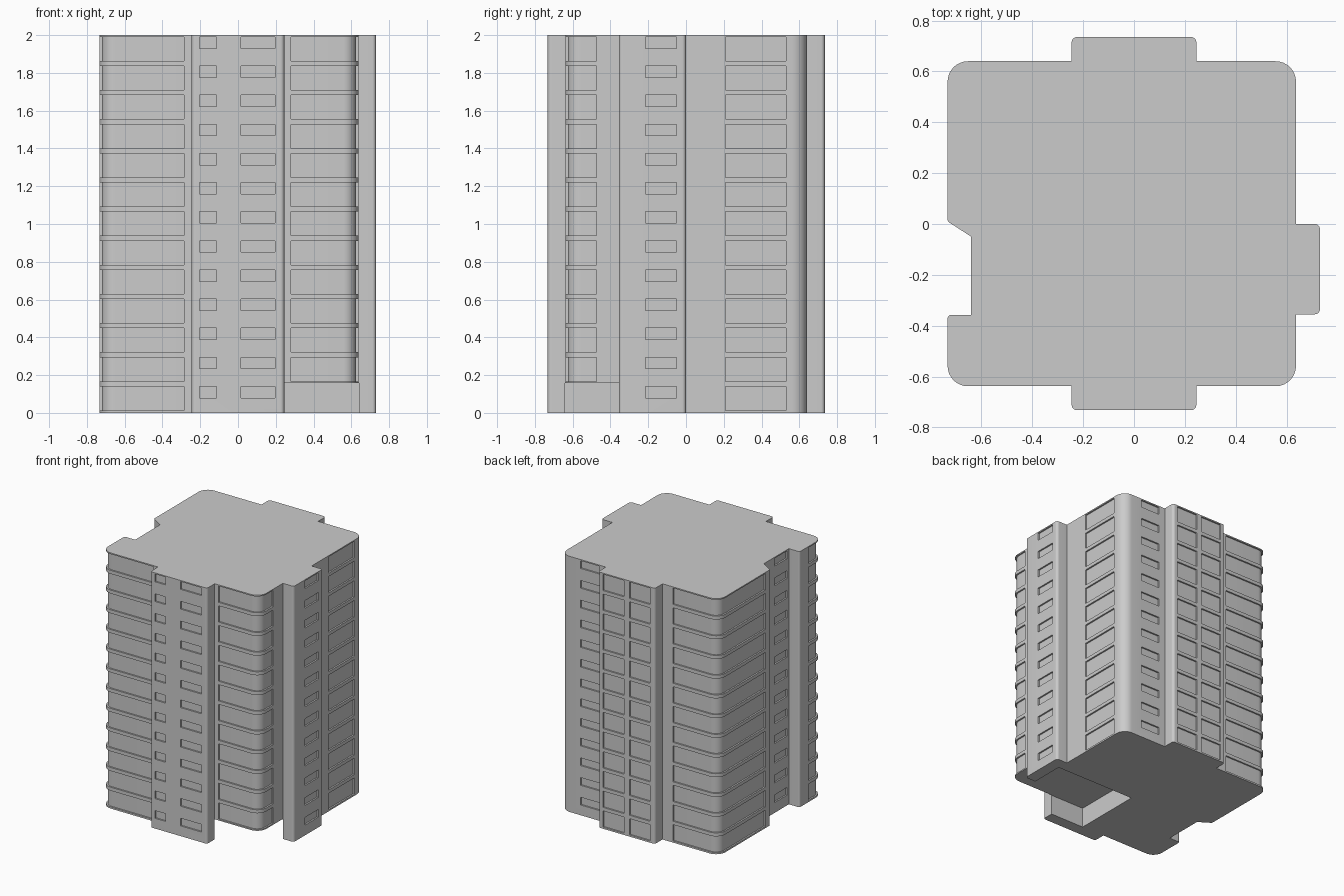
import bpy, bmesh
from math import sin, cos, pi
from mathutils import Vector

if "Cube" in bpy.data.objects:
    bpy.data.objects.remove(bpy.data.objects["Cube"])

FLOORS, PITCH, DEPTH, OUT = 13, 0.1542, 0.012, 0.02
TALL, SMALL = (0.013, 0.14), (0.08, 0.14)
L, R, F, B, RAD = -0.733, 0.637, -0.638, 0.64, 0.08   # main block sides, corner radius


def fillet(corners, seg=6):
    """Round each (x, y, radius) corner of a closed outline."""
    out = []
    n = len(corners)
    for i, (x, y, r) in enumerate(corners):
        p = Vector((x, y))
        if r == 0:
            out.append(p)
            continue
        a = (Vector(corners[i - 1][:2]) - p).normalized()
        b = (Vector(corners[(i + 1) % n][:2]) - p).normalized()
        half = a.angle(b) / 2
        c = p + (a + b).normalized() * (r / sin(half))
        t = r * cos(half) / sin(half)
        va, vb = p + a * t - c, p + b * t - c
        ang = va.angle(vb)
        k = max(2, round(seg * ang / (pi / 2)))
        for j in range(k + 1):
            s = j / k
            out.append(c + (va * sin((1 - s) * ang) + vb * sin(s * ang)) / sin(ang))
    return out


def prism(bm, outline, z0, z1):
    lo = [bm.verts.new((p[0], p[1], z0)) for p in outline]
    hi = [bm.verts.new((p[0], p[1], z1)) for p in outline]
    n = len(lo)
    bm.faces.new(lo)
    bm.faces.new(hi)
    for i in range(n):
        bm.faces.new((lo[i], lo[(i + 1) % n], hi[(i + 1) % n], hi[i]))


def finish(bm, name):
    bmesh.ops.recalc_face_normals(bm, faces=bm.faces)
    me = bpy.data.meshes.new(name)
    bm.to_mesh(me)
    bm.free()
    ob = bpy.data.objects.new(name, me)
    bpy.context.collection.objects.link(ob)
    return ob


def rect(x0, x1, y0, y1):
    return [(x0, y0), (x1, y0), (x1, y1), (x0, y1)]


def on_y(y, side, x0, x1):
    """Window pocket in a wall facing +y or -y."""
    return rect(x0, x1, y - side * DEPTH, y + side * OUT)


def on_x(x, side, y0, y1):
    """Window pocket in a wall facing +x or -x."""
    return rect(x - side * DEPTH, x + side * OUT, y0, y1)


def wrap(x, y, sx, sy, ax, ay):
    """Window pocket running round a rounded corner."""
    r = RAD - DEPTH
    cx, cy = x - sx * RAD, y - sy * RAD
    arc = [(cx + sx * r * sin(t * pi / 16), cy + sy * r * cos(t * pi / 16)) for t in range(9)]
    return ([(ax, y - sy * DEPTH)] + arc + [(x - sx * DEPTH, ay), (x + sx * OUT, ay),
            (x + sx * OUT, y + sy * OUT), (ax, y + sy * OUT)])


# Tower block from its plan outline
plan = [(L, F, RAD), (-0.245, F, 0), (-0.245, -0.732, 0.02), (0.245, -0.732, 0.02),
        (0.245, F, 0), (R, F, RAD), (R, -0.355, 0), (0.731, -0.355, 0.02), (0.731, 0, 0.02),
        (R, 0, 0), (R, B, RAD), (0.245, B, 0), (0.245, 0.735, 0.02), (-0.245, 0.735, 0.02),
        (-0.245, B, 0), (L, B, RAD), (L, 0.01, 0.012), (-0.64, -0.05, 0),
        (-0.64, -0.357, 0), (L, -0.357, 0.015)]
bm = bmesh.new()
prism(bm, fillet(plan, 8), 0, 2)
tower = finish(bm, "apartment_tower")

# Window pockets: (outline, height range, first floor)
windows = [
    (wrap(L, F, -1, -1, -0.285, -0.465), TALL, 0),
    (wrap(R, F, 1, -1, 0.28, -0.475), TALL, 1),
    (wrap(L, B, -1, 1, -0.335, 0.065), TALL, 0),
    (on_x(R, 1, 0.21, 0.53), TALL, 0),
    (on_y(0.735, 1, 0.02, 0.205), TALL, 0),
    (on_y(0.735, 1, -0.205, -0.025), TALL, 0),
    (on_y(-0.732, -1, -0.205, -0.115), SMALL, 0),
    (on_y(-0.732, -1, 0.015, 0.195), SMALL, 0),
    (on_x(0.731, 1, -0.215, -0.05), SMALL, 0),
    (on_x(-0.64, -1, -0.335, -0.18), SMALL, 0),
    (on_y(B, 1, 0.30, 0.465), SMALL, 0),
]
bm = bmesh.new()
for outline, (z0, z1), first in windows:
    for k in range(first, FLOORS):
        prism(bm, outline, z0 + k * PITCH, z1 + k * PITCH)
# Open entrance under the front right corner
prism(bm, rect(-0.05, 0.64, -0.641, -0.09), -0.1, 0.157)
cutter = finish(bm, "window_cutter")
cutter.hide_render = True

# Carve the pockets and shade
mod = tower.modifiers.new("windows", 'BOOLEAN')
mod.operation, mod.solver, mod.object = 'DIFFERENCE', 'EXACT', cutter
bpy.context.view_layer.objects.active = tower
tower.select_set(True)
bpy.ops.object.modifier_apply(modifier=mod.name)
bpy.data.objects.remove(cutter)
bpy.ops.object.shade_smooth_by_angle(angle=pi / 6)
